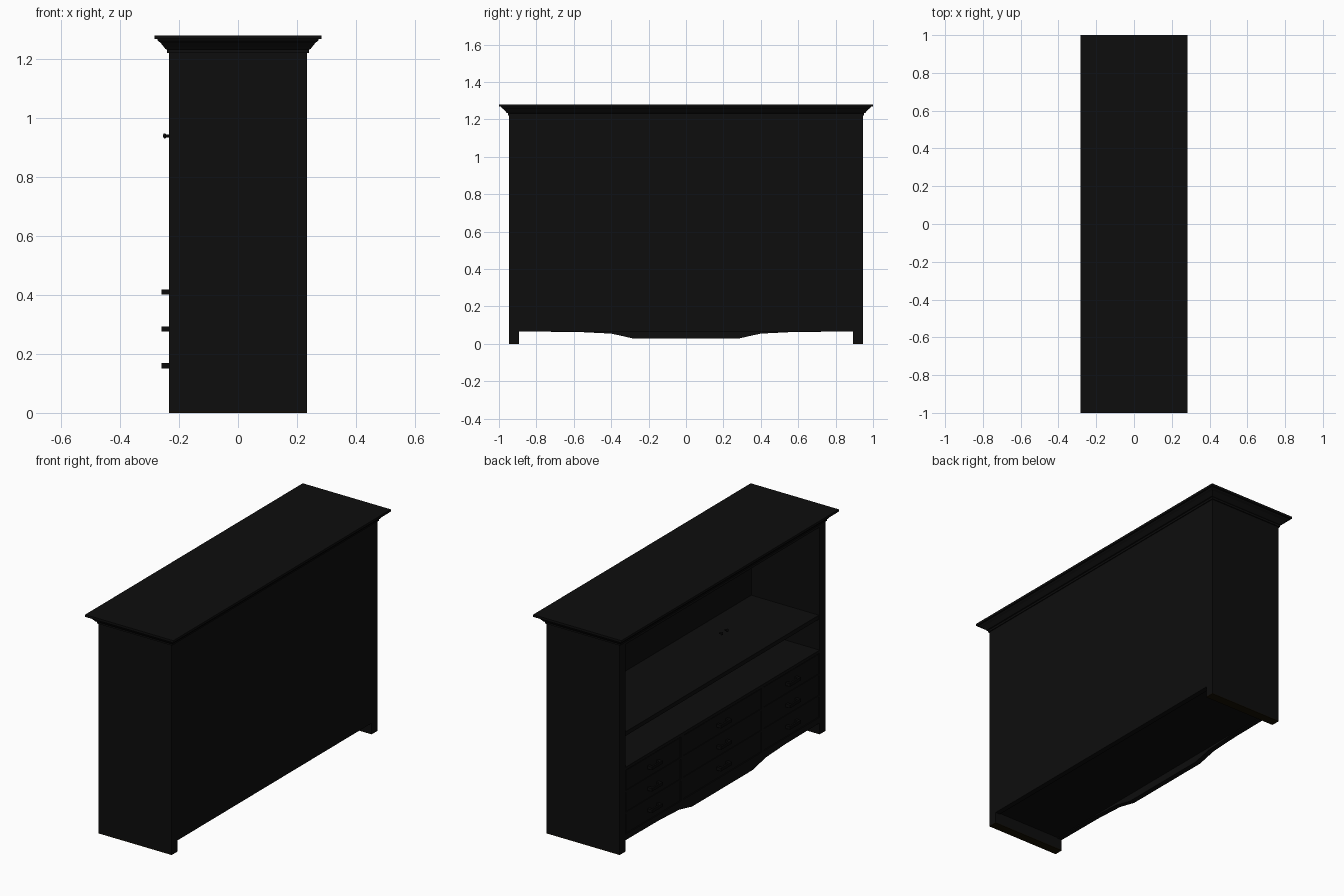
import bpy, bmesh, math
from mathutils import Matrix

if "Cube" in bpy.data.objects:
    bpy.data.objects.remove(bpy.data.objects["Cube"])


def material(name, rgb):
    m = bpy.data.materials.new(name)
    m.diffuse_color = (*rgb, 1)
    m.use_nodes = True
    m.node_tree.nodes["Principled BSDF"].inputs["Base Color"].default_value = m.diffuse_color
    return m


black = material("black_paint", (0.004, 0.004, 0.004))
brown = material("dark_brown_foot", (0.008, 0.005, 0.001))
metal = material("black_metal", (0.003, 0.003, 0.003))


def finish(name, bm, mat):
    bmesh.ops.recalc_face_normals(bm, faces=bm.faces)
    me = bpy.data.meshes.new(name)
    bm.to_mesh(me)
    bm.free()
    me.materials.append(mat)
    ob = bpy.data.objects.new(name, me)
    bpy.context.collection.objects.link(ob)
    return ob


def add_box(bm, x0, x1, y0, y1, z0, z1):
    m = Matrix.Translation(((x0 + x1) / 2, (y0 + y1) / 2, (z0 + z1) / 2)) \
        @ Matrix.Diagonal((x1 - x0, y1 - y0, z1 - z0, 1))
    bmesh.ops.create_cube(bm, size=1, matrix=m)


def box(name, x0, x1, y0, y1, z0, z1, mat=black):
    bm = bmesh.new()
    add_box(bm, x0, x1, y0, y1, z0, z1)
    return finish(name, bm, mat)


X, Y, INNER = 0.235, 0.945, 0.893     # body half depth, half width, opening half width

# End panels running to the floor, with thin brown pads underneath
for s, label in ((-1, "right"), (1, "left")):
    y0, y1 = sorted((s * INNER, s * Y))
    box("end_panel_" + label, -X, X, y0, y1, 0.004, 1.235)
    box("foot_pad_" + label, -X, X, y0, y1, 0, 0.004, brown)

# Carcass boards
box("back_panel", 0.205, X, -INNER, INNER, 0.065, 1.235)
box("bottom_board", -0.21, 0.205, -INNER, INNER, 0.07, 0.09)
box("drawer_deck", -X, 0.205, -INNER, INNER, 0.472, 0.49)
box("shelf", -0.23, 0.205, -INNER, INNER, 0.668, 0.692)
box("top_rail", -X, -0.205, -INNER, INNER, 1.205, 1.235)

# Shaped apron below the drawers
half = [(0.28, 0.028), (0.34, 0.042), (0.40, 0.055), (0.58, 0.064), (INNER, 0.066)]
outline = [(-y, z) for y, z in reversed(half)] + half + [(INNER, 0.1), (-INNER, 0.1)]
bm = bmesh.new()
face = bm.faces.new([bm.verts.new((-X, y, z)) for y, z in outline])
ext = bmesh.ops.extrude_face_region(bm, geom=[face])
bmesh.ops.translate(bm, vec=(0.03, 0, 0),
                    verts=[v for v in ext["geom"] if isinstance(v, bmesh.types.BMVert)])
finish("apron", bm, black)

# Drawer divider stiles and rails
for s in (-1, 1):
    box("drawer_stile", -X, -0.2, s * 0.37 - 0.01, s * 0.37 + 0.01, 0.1, 0.472)
for z in (0.2225, 0.3475):
    box("drawer_rail", -X, -0.2, -INNER, INNER, z - 0.006, z + 0.006)


# Drawer fronts, each with a bar pull on two posts
for z in (0.16, 0.285, 0.41):
    for yc, w in ((-0.635, 0.25), (0, 0.357), (0.635, 0.25)):
        box("drawer_front", -0.232, -0.21, yc - w, yc + w, z - 0.058, z + 0.058)
        bm = bmesh.new()
        add_box(bm, -0.26, -0.25, yc - 0.05, yc + 0.05, z - 0.009, z + 0.009)
        for s in (-1, 1):
            add_box(bm, -0.252, -0.23, yc + s * 0.042 - 0.008, yc + s * 0.042 + 0.008,
                    z - 0.009, z + 0.009)
        finish("drawer_pull", bm, metal)

# Pair of small door knobs at the centre of the upper opening
for s in (-1, 1):
    bm = bmesh.new()
    base = Matrix.Translation((-0.241, s * 0.025, 0.94)) @ Matrix.Rotation(math.pi / 2, 4, 'Y')
    bmesh.ops.create_cone(bm, cap_ends=True, segments=16, radius1=0.005, radius2=0.005,
                          depth=0.014, matrix=base)
    head = Matrix.Translation((-0.249, s * 0.025, 0.94)) @ Matrix.Diagonal((0.6, 1, 1, 1))
    bmesh.ops.create_uvsphere(bm, u_segments=16, v_segments=8, radius=0.009, matrix=head)
    ob = finish("door_knob", bm, metal)
    for p in ob.data.polygons:
        p.use_smooth = True

# Crown moulding and top: stacked rectangular rings (outward offset, height)
profile = [(0, 1.222), (0.006, 1.222), (0.006, 1.233), (0.012, 1.235), (0.018, 1.243),
           (0.028, 1.255), (0.038, 1.263), (0.040, 1.268), (0.05, 1.268), (0.05, 1.281)]
bm = bmesh.new()
rings = []
for o, z in profile:
    x, y = X + o * 0.97, Y + o * 1.1
    rings.append([bm.verts.new((a * x, b * y, z))
                  for a, b in ((-1, -1), (1, -1), (1, 1), (-1, 1))])
for lo, hi in zip(rings, rings[1:]):
    for i in range(4):
        j = (i + 1) % 4
        bm.faces.new((lo[i], lo[j], hi[j], hi[i]))
bm.faces.new(rings[0])
bm.faces.new(rings[-1])
finish("crown_top", bm, black)
